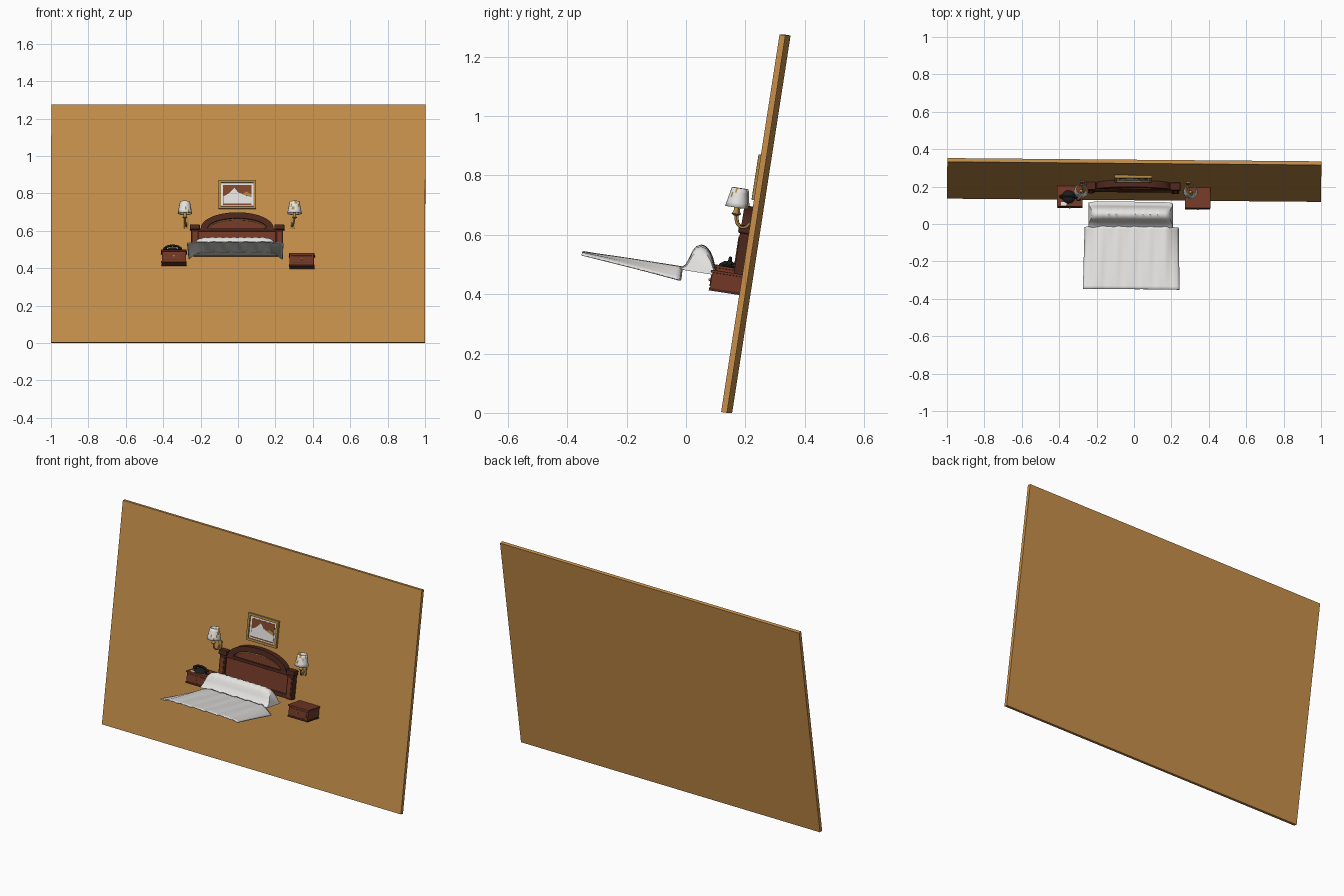
import bpy, bmesh, math, random
from mathutils import Matrix, Vector

random.seed(4)
cube = bpy.data.objects.get("Cube")
if cube:
    bpy.data.objects.remove(cube)


def material(name, r, g, b):
    m = bpy.data.materials.new(name)
    m.use_nodes = True
    m.diffuse_color = (r, g, b, 1)
    m.node_tree.nodes["Principled BSDF"].inputs["Base Color"].default_value = (r, g, b, 1)
    return m


OCHRE = material("ochre_wall", 0.58, 0.28, 0.07)
RED = material("mahogany", 0.17, 0.04, 0.02)
DARK = material("dark_mahogany", 0.075, 0.02, 0.012)
WHITE = material("white_linen", 0.78, 0.77, 0.75)
GOLD = material("brass", 0.42, 0.25, 0.06)
BLACK = material("black", 0.012, 0.012, 0.012)
SIENNA = material("sienna_paint", 0.22, 0.06, 0.025)

# Shared frame: wall face is y = 0, leaning back and turned slightly
FRAME = (Matrix.Translation((0, 0.127, 0.003)) @ Matrix.Rotation(math.radians(-0.5), 4, 'Z')
         @ Matrix.Rotation(math.radians(-8.8), 4, 'X'))


def finish(name, bm, mats, smooth=False, recalc=True):
    if recalc:
        bmesh.ops.recalc_face_normals(bm, faces=bm.faces)
    me = bpy.data.meshes.new(name)
    bm.to_mesh(me)
    bm.free()
    for m in mats:
        me.materials.append(m)
    ob = bpy.data.objects.new(name, me)
    bpy.context.collection.objects.link(ob)
    ob.matrix_world = FRAME
    if smooth:
        bpy.ops.object.select_all(action='DESELECT')
        ob.select_set(True)
        bpy.context.view_layer.objects.active = ob
        bpy.ops.object.shade_smooth_by_angle(angle=math.radians(40))
    return ob


def box(name, x0, x1, y0, y1, z0, z1, mat, bevel=0):
    bm = bmesh.new()
    bmesh.ops.create_cube(bm, size=1)
    for v in bm.verts:
        v.co = ((x0 + x1) / 2 + v.co.x * (x1 - x0), (y0 + y1) / 2 + v.co.y * (y1 - y0),
                (z0 + z1) / 2 + v.co.z * (z1 - z0))
    if bevel:
        bmesh.ops.bevel(bm, geom=bm.edges[:], offset=bevel, segments=2, affect='EDGES', profile=0.5)
    return finish(name, bm, [mat])


def prism(name, pts, y0, y1, mat):
    bm = bmesh.new()
    face = bm.faces.new([bm.verts.new((x, y0, z)) for x, z in pts])
    out = bmesh.ops.extrude_face_region(bm, geom=[face])
    for g in out["geom"]:
        if isinstance(g, bmesh.types.BMVert):
            g.co.y = y1
    return finish(name, bm, [mat])


def grid(name, rows, mats, closed=False, caps=False, smooth=True, pick=None):
    bm = bmesh.new()
    vs = [[bm.verts.new(p) for p in row] for row in rows]
    n = len(rows[0])
    for a, b in zip(vs, vs[1:]):
        for i in range(n if closed else n - 1):
            j = (i + 1) % n
            f = bm.faces.new((a[i], a[j], b[j], b[i]))
            f.material_index = pick() if pick else 0
    if caps:
        bm.faces.new(vs[0])
        bm.faces.new(vs[-1])
    return finish(name, bm, mats, smooth)


def lathe(name, profile, cx, cy, mats, seg=24, caps=True, pick=None):
    rows = [[(cx + r * math.cos(k * math.tau / seg), cy + r * math.sin(k * math.tau / seg), z)
             for k in range(seg)] for r, z in profile]
    return grid(name, rows, mats, True, caps, True, pick)


def tube(name, pts, radius, mat):
    cu = bpy.data.curves.new(name, 'CURVE')
    cu.dimensions = '3D'
    cu.bevel_depth, cu.bevel_resolution, cu.resolution_u = radius, 2, 6
    cu.use_fill_caps = True
    sp = cu.splines.new('BEZIER')
    sp.bezier_points.add(len(pts) - 1)
    for bp, p in zip(sp.bezier_points, pts):
        bp.co = p
        bp.handle_left_type = bp.handle_right_type = 'AUTO'
    cu.materials.append(mat)
    ob = bpy.data.objects.new(name, cu)
    bpy.context.collection.objects.link(ob)
    ob.matrix_world = FRAME
    bpy.ops.object.select_all(action='DESELECT')
    ob.select_set(True)
    bpy.context.view_layer.objects.active = ob
    bpy.ops.object.convert(target='MESH')


def arc(half, base, rise, n=24, cx=-0.005):
    return [(cx + half * math.cos(math.pi * k / n), base + rise * math.sin(math.pi * k / n))
            for k in range(n + 1)]


# Wall slab
box("wall", -1, 1, 0, 0.02, 0, 1.287, OCHRE)

# Framed picture
PX, P0, P1 = -0.005, 0.721, 0.876
for side, x in (("left", PX + 0.094), ("right", PX - 0.094)):
    box("picture_frame_" + side, x - 0.007, x + 0.007, -0.016, 0, P0, P1, GOLD, 0.002)
for side, z in (("bottom", P0 + 0.007), ("top", P1 - 0.007)):
    box("picture_frame_" + side, PX - 0.1, PX + 0.1, -0.016, 0, z - 0.007, z + 0.007, GOLD, 0.002)
box("picture_mat", PX - 0.09, PX + 0.09, -0.008, 0, P0 + 0.01, P1 - 0.01, WHITE)
box("painting_sky", -0.08, 0.072, -0.009, -0.007, 0.742, 0.852, SIENNA)
prism("painting_mountain", [(-0.078, 0.75), (-0.078, 0.79), (-0.05, 0.805), (-0.02, 0.835), (0, 0.81),
                            (0.03, 0.80), (0.07, 0.785), (0.07, 0.75)], -0.01, -0.008, WHITE)
prism("painting_hill", [(0.02, 0.80), (0.045, 0.815), (0.07, 0.80), (0.07, 0.785)], -0.011, -0.008, GOLD)

# Headboard: panel, crown, rail, posts
HX = -0.005
box("headboard_panel", HX - 0.24, HX + 0.24, -0.025, 0, 0.465, 0.61, RED)
prism("headboard_arch_panel", arc(0.175, 0.605, 0.075), -0.022, 0, RED)
prism("headboard_crown", arc(0.195, 0.612, 0.087) + arc(0.158, 0.612, 0.055)[::-1], -0.036, 0, DARK)
tube("headboard_trim", [(x, -0.024, z) for x, z in arc(0.15, 0.614, 0.047, 12)], 0.0025, GOLD)
box("headboard_rail", HX - 0.21, HX + 0.21, -0.034, 0, 0.596, 0.613, DARK, 0.003)
box("headboard_lower_rail", HX - 0.21, HX + 0.21, -0.03, 0, 0.465, 0.49, DARK, 0.003)
for side, s in (("left", 1), ("right", -1)):
    x = HX + s * 0.226
    box("headboard_post_" + side, x - 0.02, x + 0.02, -0.036, 0, 0.465, 0.605, DARK, 0.003)
    box("headboard_post_inlay_" + side, x - 0.011, x + 0.011, -0.039, -0.03, 0.48, 0.592, RED)
    box("headboard_post_cap_" + side, x - 0.027, x + 0.027, -0.043, 0, 0.605, 0.633, DARK, 0.005)

# Nightstands
for side, x, z in (("left", 0.341, 0.398), ("right", -0.343, 0.415)):
    h = 0.07
    box("nightstand_body_" + side, x - 0.064, x + 0.064, -0.106, 0, z, z + h - 0.008, RED)
    box("nightstand_top_" + side, x - 0.069, x + 0.069, -0.112, 0, z + h - 0.009, z + h, RED, 0.002)
    box("nightstand_plinth_" + side, x - 0.067, x + 0.067, -0.109, 0, z, z + 0.009, DARK)
    box("nightstand_drawer_" + side, x - 0.055, x + 0.055, -0.109, -0.1, z + 0.015, z + 0.055, RED, 0.002)
    box("nightstand_knob_" + side, x - 0.005, x + 0.005, -0.116, -0.108, z + 0.032, z + 0.04, GOLD, 0.002)

# Telephone and note on the right nightstand
TX, TY, TZ = -0.35, -0.06, 0.485
lathe("telephone_base", [(0.036, TZ), (0.034, TZ + 0.006), (0.018, TZ + 0.018)], TX, TY, [BLACK], 12)
tube("telephone_handset", [(TX - 0.042, TY, TZ + 0.016), (TX - 0.025, TY, TZ + 0.026),
                           (TX + 0.025, TY, TZ + 0.026), (TX + 0.042, TY, TZ + 0.016)], 0.006, BLACK)
for s in (-1, 1):
    lathe("telephone_earpiece", [(0.011, TZ + 0.009), (0.009, TZ + 0.02)], TX + s * 0.04, TY, [BLACK], 10)
tube("telephone_cord", [(TX + 0.035, TY, TZ + 0.003), (TX + 0.055, TY - 0.02, TZ + 0.003),
                        (TX + 0.06, TY + 0.03, TZ + 0.003)], 0.003, BLACK)
box("note_paper", TX - 0.04, TX - 0.012, -0.108, -0.088, TZ, TZ + 0.002, WHITE)

# Wall lamps
for side, x, ax in (("left", 0.302, 0.289), ("right", -0.284, -0.277)):
    d = -0.06
    ring = [(0.039 - 0.013 * k / 4, 0.688 + 0.066 * k / 4) for k in range(5)]
    shade = lathe("lamp_shade_" + side, ring, x, d, [WHITE, GOLD], 28, False,
                  lambda: int(random.random() < 0.08))
    mod = shade.modifiers.new("thickness", 'SOLIDIFY')
    mod.thickness = 0.002
    lathe("lamp_socket_" + side, [(0.005, 0.66), (0.014, 0.667), (0.008, 0.675), (0.008, 0.705)],
          x, d, [GOLD], 12)
    tube("lamp_arm_" + side, [(ax, -0.005, 0.645), (ax, -0.025, 0.625), ((x + ax) / 2, -0.048, 0.632),
                              (x, d, 0.665)], 0.0045, GOLD)
    box("lamp_backplate_" + side, ax - 0.012, ax + 0.012, -0.008, 0, 0.615, 0.67, GOLD, 0.003)

# Bolster: rounded section swept across the bed, pinched at the ends
section = [(-0.079, 0.458), (-0.099, 0.47), (-0.108, 0.489), (-0.117, 0.51), (-0.129, 0.528), (-0.144, 0.541),
           (-0.160, 0.545), (-0.176, 0.537), (-0.186, 0.52), (-0.192, 0.50), (-0.202, 0.472),
           (-0.222, 0.455), (-0.2, 0.452), (-0.1, 0.452)]
rows = []
for k in range(33):
    t = k / 16 - 1
    s = 1 - 0.22 * abs(t) ** 10
    ripple = 1 + 0.02 * math.sin(k * 2.1)
    rows.append([(-0.017 + t * (0.226 - 0.2 * (z - 0.452)), -0.15 + (y + 0.15) * (0.6 + 0.4 * s),
                  0.452 + (z - 0.452) * s * ripple) for y, z in section])
grid("bolster", rows, [WHITE], True, True)

# Blanket: flat sheet with soft folds and sides that hang lower near the bolster
rows = []
for j in range(21):
    v = j / 20
    y = -0.212 - 0.34 * v
    row = []
    for i in range(41):
        u = i / 20 - 1
        hang = max(0, (abs(u) - 0.72) / 0.28) ** 1.5 * (0.042 - 0.034 * v)
        fold = 0.0015 * math.sin(u * 19 + v * 3) + 0.001 * math.sin(u * 37)
        row.append((-0.011 + u * (0.25 + 0.008 * v), y, 0.459 - hang + fold))
    rows.append(row)
blanket = grid("blanket", rows, [WHITE])
mod = blanket.modifiers.new("thickness", 'SOLIDIFY')
mod.thickness = 0.005
mod.offset = 0
